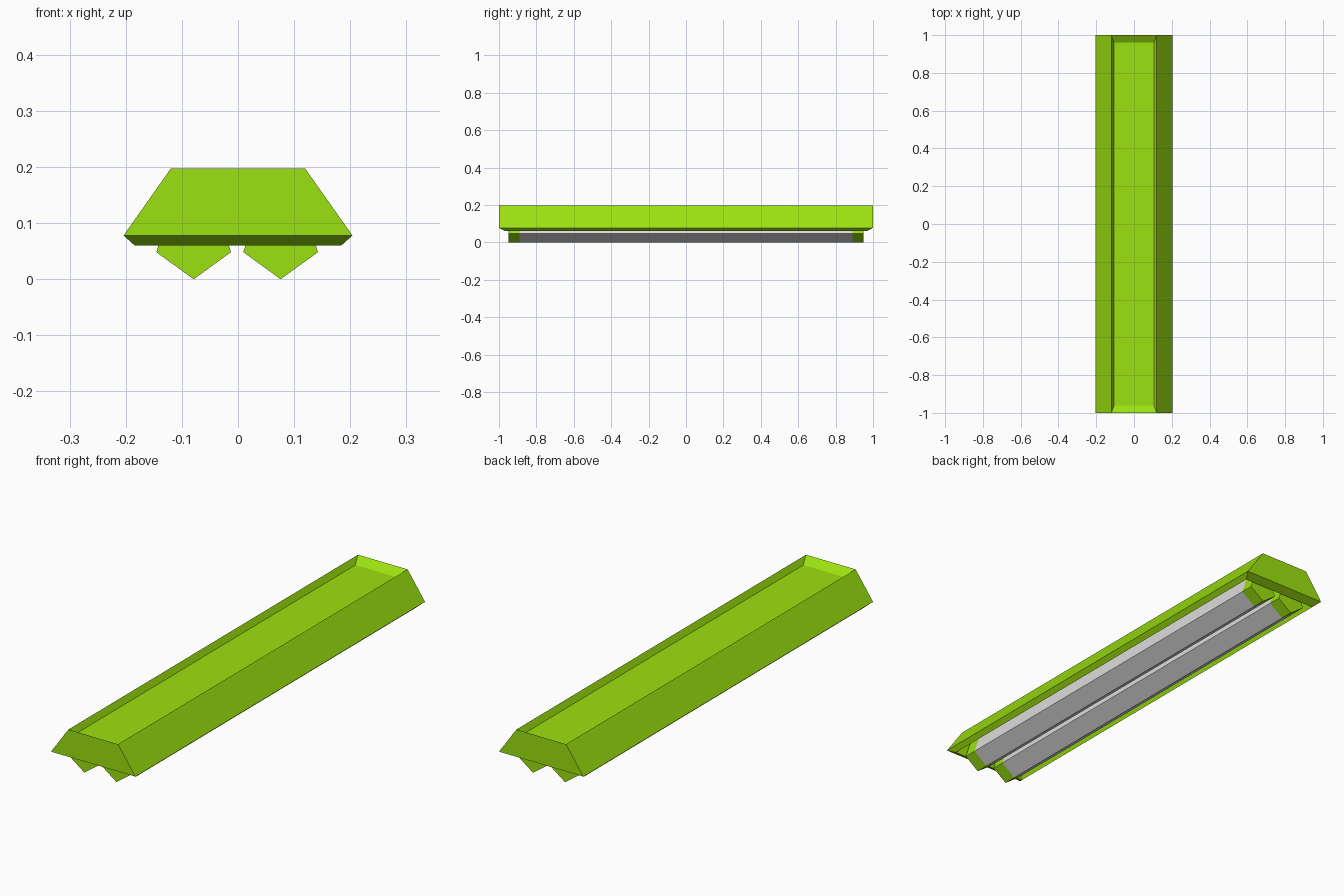
import bpy
import bmesh
from mathutils import Matrix
from math import pi

cube = bpy.data.objects.get("Cube")
if cube:
    bpy.data.objects.remove(cube, do_unlink=True)


def make_material(name, rgb):
    mat = bpy.data.materials.new(name)
    mat.use_nodes = True
    mat.diffuse_color = (*rgb, 1)
    mat.node_tree.nodes["Principled BSDF"].inputs["Base Color"].default_value = (*rgb, 1)
    return mat


def finish(bm, name, mat):
    bmesh.ops.recalc_face_normals(bm, faces=bm.faces)
    mesh = bpy.data.meshes.new(name)
    bm.to_mesh(mesh)
    bm.free()
    mesh.materials.append(mat)
    obj = bpy.data.objects.new(name, mesh)
    bpy.context.collection.objects.link(obj)
    return obj


def stacked_rectangles(name, levels, mat):
    """Skin a closed shell through rectangles of (half width, half length, height)."""
    bm = bmesh.new()
    rings = [[bm.verts.new((sx * hx, sy * hy, z))
              for sx, sy in ((-1, -1), (1, -1), (1, 1), (-1, 1))]
             for hx, hy, z in levels]
    for a, b in zip(rings, rings[1:]):
        for i in range(4):
            j = (i + 1) % 4
            bm.faces.new((a[i], a[j], b[j], b[i]))
    bm.faces.new(rings[0])
    bm.faces.new(rings[-1])
    return finish(bm, name, mat)


def pentagon_bar(name, x, y, length, capped, mat):
    """Five-sided bar along y with one corner pointing down."""
    radius = 0.07
    bm = bmesh.new()
    bmesh.ops.create_cone(bm, cap_ends=capped, segments=5,
                          radius1=radius, radius2=radius, depth=length)
    lowest = min(bm.verts, key=lambda v: v.co.y)
    # Turn the corner lying on the y axis downwards, then lay the bar along y
    if abs(lowest.co.x) > 0.001:
        bmesh.ops.rotate(bm, verts=bm.verts, matrix=Matrix.Rotation(pi, 3, 'Z'))
    bmesh.ops.rotate(bm, verts=bm.verts, matrix=Matrix.Rotation(pi / 2, 3, 'X'))
    bmesh.ops.translate(bm, verts=bm.verts, vec=(x, y, radius))
    return finish(bm, name, mat)


green = make_material("lime_green", (0.33, 0.75, 0.005))
grey = make_material("light_grey", (0.72, 0.72, 0.72))

# Housing: recessed top, sloped sides, bevelled lip and hollow underside
stacked_rectangles("housing", [
    (0.105, 0.96, 0.171),
    (0.12, 1.0, 0.197),
    (0.204, 1.0, 0.078),
    (0.184, 0.965, 0.06),
    (0.15, 0.955, 0.135),
], green)

# Two lamp tubes with a socket at each end
for side, x in (("right", -0.079), ("left", 0.076)):
    pentagon_bar(side + "_tube", x, 0, 1.78, False, grey)
    for end, sign in (("front", -1), ("back", 1)):
        pentagon_bar(f"{side}_{end}_socket", x, sign * 0.919, 0.058, True, green)
